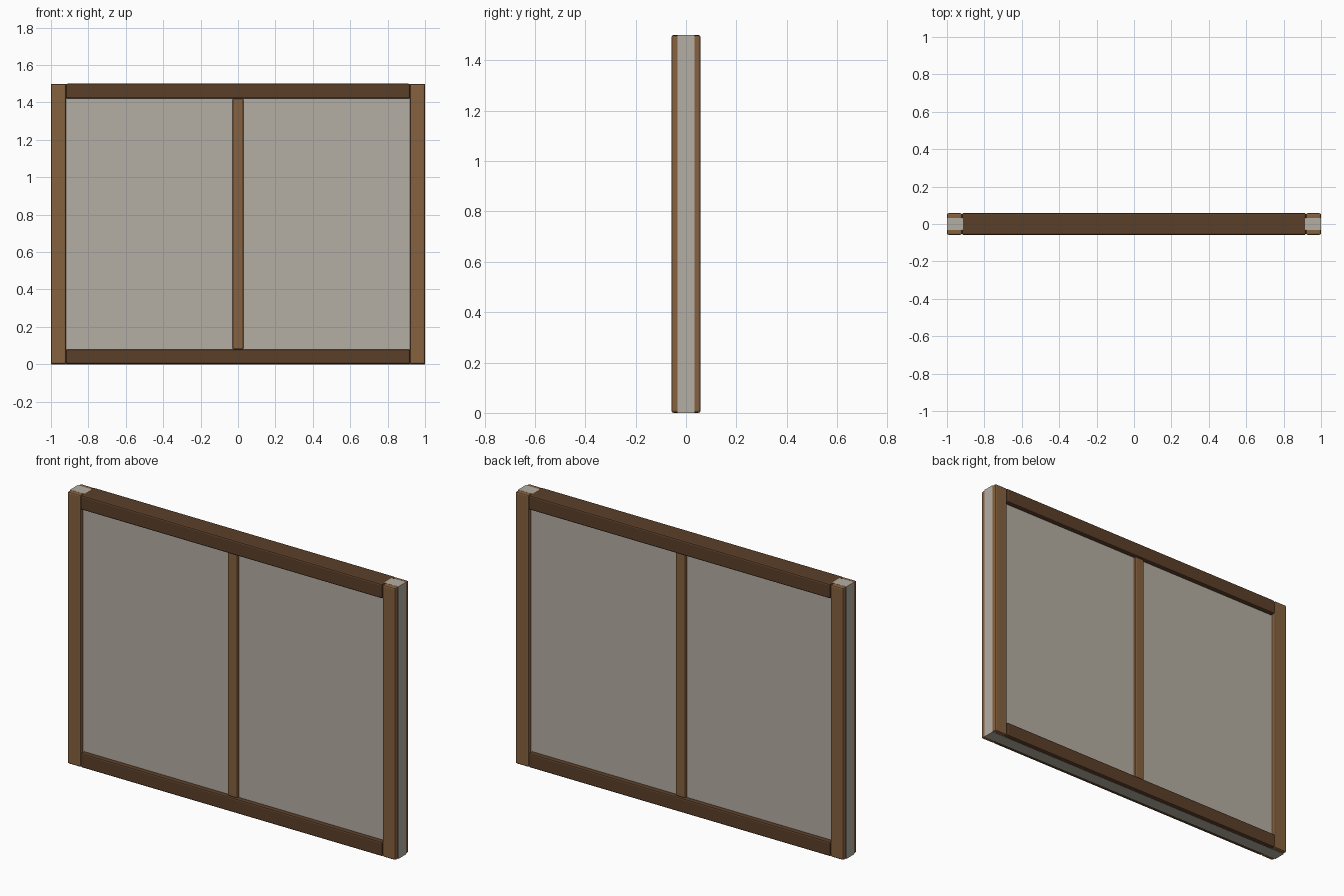
import bpy

if "Cube" in bpy.data.objects:
    bpy.data.objects.remove(bpy.data.objects["Cube"])


def material(name, rgb):
    m = bpy.data.materials.new(name)
    m.diffuse_color = (*rgb, 1)
    m.use_nodes = True
    m.node_tree.nodes["Principled BSDF"].inputs["Base Color"].default_value = m.diffuse_color
    return m


POST = material("mid_brown_wood", (0.24, 0.12, 0.05))
RAIL = material("dark_brown_wood", (0.105, 0.05, 0.022))
PAPER = material("warm_grey_panel", (0.46, 0.43, 0.37))


def box(name, x, y, z, mat, bevel=0.0):
    """Box from (min, max) ranges, with optional softened edges."""
    ranges = (x, y, z)
    bpy.ops.mesh.primitive_cube_add(size=1, location=[(a + b) / 2 for a, b in ranges])
    ob = bpy.context.object
    ob.name = name
    ob.scale = [b - a for a, b in ranges]
    bpy.ops.object.transform_apply(location=False, rotation=False, scale=True)
    ob.data.materials.append(mat)
    if bevel:
        mod = ob.modifiers.new("soft_edges", "BEVEL")
        mod.width = bevel
        mod.segments = 2
    return ob


W, H = 1.0, 1.5        # half width, height
D = 0.058              # half depth of the frame
F = 0.08               # frame member width
E = 0.0005             # hairline offset so flush faces do not flicker

# Infill panel running flush to the outer edges of the frame
box("panel", (-W, W), (-0.033, 0.033), (0, H - E), PAPER)

# Side posts
for side, s in (("left", -1), ("right", 1)):
    xs = sorted((s * (W - F), s * (W - E)))
    box(side + "_post", xs, (-D, D), (E, H - 2 * E), POST, 0.008)

# Top and bottom rails between the posts
for name, z0, z1 in (("bottom_rail", E, F), ("top_rail", H - F, H)):
    box(name, (F - W, W - F), (-D, D), (z0, z1), RAIL, 0.008)

# Centre divider, slightly shallower than the frame
box("centre_divider", (-0.029, 0.029), (-0.048, 0.048), (F, H - F), POST, 0.006)
